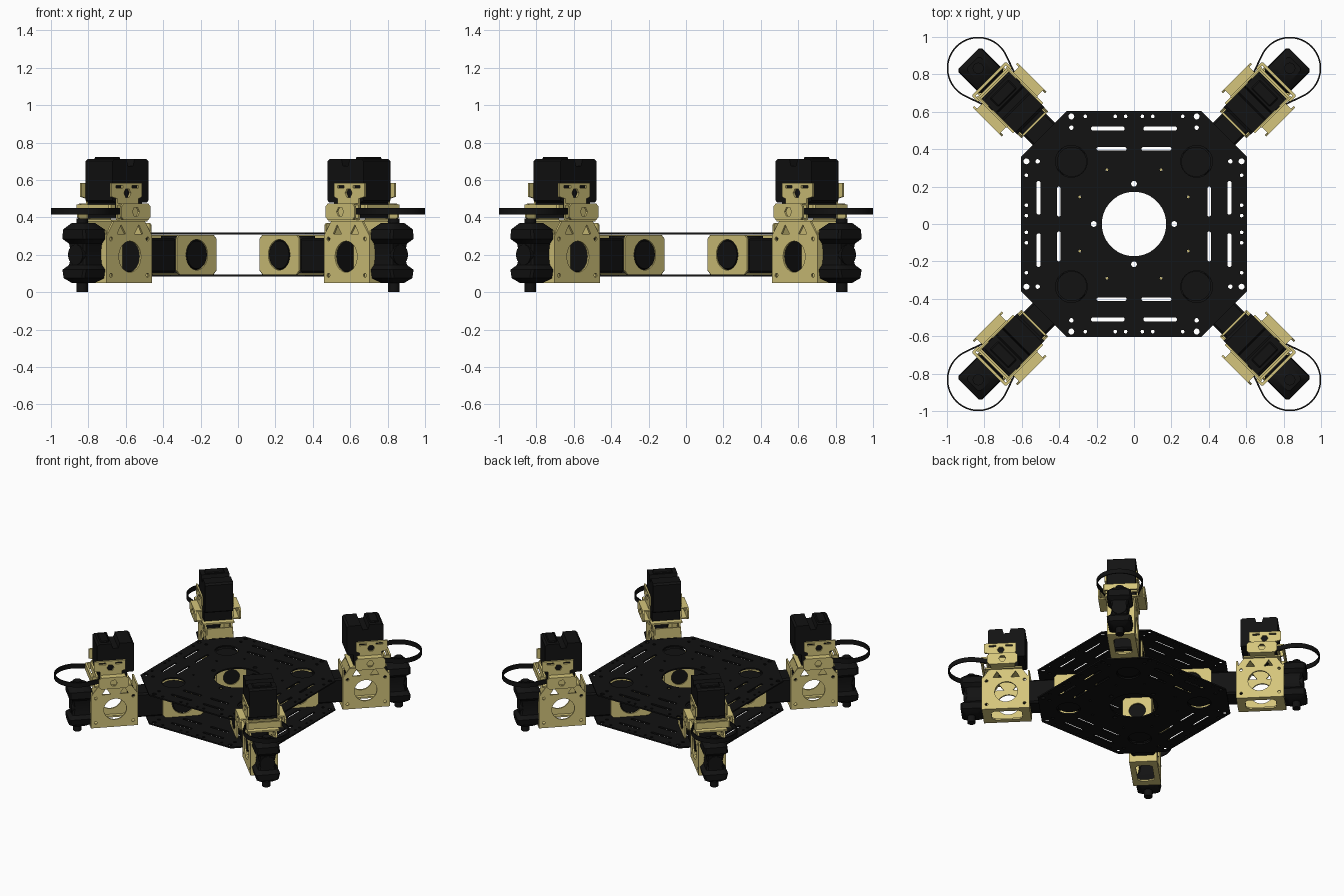
import bpy, bmesh, math
from mathutils import Matrix, Vector

if "Cube" in bpy.data.objects:
    bpy.data.objects.remove(bpy.data.objects["Cube"])

def mat(name, c):
    m = bpy.data.materials.new(name)
    m.diffuse_color = (*c, 1)
    m.use_nodes = True
    m.node_tree.nodes["Principled BSDF"].inputs["Base Color"].default_value = m.diffuse_color
    return m

BLACK = mat("black_plastic", (0.006, 0.006, 0.006))
GOLD = mat("gold_metal", (0.66, 0.56, 0.2))
TOP = Matrix.Identity(4)                                                    # sheet in r,t
SIDE = Matrix(((1, 0, 0, 0), (0, 0, -1, 0), (0, 1, 0, 0), (0, 0, 0, 1)))    # sheet in r,z
END = Matrix(((0, 0, 1, 0), (1, 0, 0, 0), (0, 1, 0, 0), (0, 0, 0, 1)))      # sheet in t,z
LEGS = [("back_right", 45), ("back_left", 135), ("front_left", 225), ("front_right", 315)]

def obj(name, mesh, m, angle=0):
    o = bpy.data.objects.new(name, mesh)
    bpy.context.collection.objects.link(o)
    o.rotation_euler.z = math.radians(angle)
    if not mesh.materials:
        mesh.materials.append(m)
        mesh.shade_smooth()
        mesh.set_sharp_from_angle(angle=0.6)
    return o

def per_leg(name, mesh, m):
    for leg, a in LEGS:
        obj(leg + "_" + name, mesh, m, a)

def circle(x, y, r, n=24):
    return [(x + r * math.cos(i * math.tau / n), y + r * math.sin(i * math.tau / n)) for i in range(n)]

def rect(x0, x1, y0, y1, c=0.0):
    if c == 0:
        return [(x0, y0), (x1, y0), (x1, y1), (x0, y1)]
    return [(x0 + c, y0), (x1 - c, y0), (x1, y0 + c), (x1, y1 - c),
            (x1 - c, y1), (x0 + c, y1), (x0, y1 - c), (x0, y0 + c)]

def sheet(outline, holes, thick, frame=TOP, off=(0, 0, 0)):
    """Flat sheet with holes, from a filled 2D curve."""
    cu = bpy.data.curves.new("outline", 'CURVE')
    cu.dimensions, cu.fill_mode, cu.extrude = '2D', 'BOTH', thick / 2
    for pts in [outline] + holes:
        s = cu.splines.new('POLY')
        s.points.add(len(pts) - 1)
        for p, q in zip(s.points, pts):
            p.co = (q[0], q[1], 0, 1)
        s.use_cyclic_u = True
    tmp = bpy.data.objects.new("tmp", cu)
    bpy.context.collection.objects.link(tmp)
    dg = bpy.context.evaluated_depsgraph_get()
    me = bpy.data.meshes.new_from_object(tmp.evaluated_get(dg))
    bpy.data.objects.remove(tmp)
    me.materials.clear()
    me.transform(Matrix.Translation(off) @ frame)
    bm = bmesh.new()
    bm.from_mesh(me)
    bmesh.ops.remove_doubles(bm, verts=bm.verts, dist=1e-5)
    bmesh.ops.recalc_face_normals(bm, faces=bm.faces)
    bm.to_mesh(me)
    bm.free()
    return me

def box(x0, x1, hy, z0, z1, bevel=0.012):
    bm = bmesh.new()
    bmesh.ops.create_cube(bm, size=1)
    for v in bm.verts:
        v.co = Vector(((x0 + x1) / 2 + v.co.x * (x1 - x0), v.co.y * 2 * hy, (z0 + z1) / 2 + v.co.z * (z1 - z0)))
    bmesh.ops.bevel(bm, geom=bm.edges[:], offset=bevel, segments=1, affect='EDGES')
    me = bpy.data.meshes.new("box")
    bm.to_mesh(me)
    bm.free()
    return me

# Body plates with slots, screw holes, corner holes and the big centre hole
holes = [circle(0, 0, 0.172, 48)]
for k in range(4):
    c, s = round(math.cos(k * math.pi / 2)), round(math.sin(k * math.pi / 2))
    def turn(pts):
        return [(x * c - y * s, x * s + y * c) for x, y in pts]
    holes += [turn(circle(0.335, 0.335, 0.085, 32)), turn(circle(0, 0.215, 0.016, 12))]
    for g in (-1, 1):
        for x0, x1, y in ((0.05, 0.23, 0.51), (0.04, 0.2, 0.402)):
            holes.append(turn(rect(min(g * x0, g * x1), max(g * x0, g * x1), y - 0.01, y + 0.01, 0.006)))
        for x, y, r in ((0.045, 0.575, 0.01), (0.1, 0.575, 0.01), (0.26, 0.575, 0.01), (0.335, 0.575, 0.016),
                        (0.335, 0.515, 0.012), (0.145, 0.29, 0.008)):
            holes.append(turn(circle(g * x, y, r, 10)))
octagon = rect(-0.605, 0.605, -0.605, 0.605, 0.245)
for name, z in (("upper_body_plate", 0.314), ("lower_body_plate", 0.088)):
    obj(name, sheet(octagon, holes, 0.011, off=(0, 0, z)), BLACK)

# Hip: turning servo between the plates, its bracket and the arm
per_leg("hip_servo", box(0.3, 0.57, 0.092, 0.115, 0.285), BLACK)
per_leg("hip_horn", sheet(circle(0.47, 0, 0.08, 32), [], 0.2, off=(0, 0, 0.2)), BLACK)
per_leg("hip_bracket_back", sheet(rect(-0.105, 0.105, 0.095, 0.307, 0.02), [circle(0, 0.2, 0.06)], 0.012,
                                  END, (0.275, 0, 0)), GOLD)
for s, w in ((1, "left"), (-1, "right")):
    per_leg("hip_bracket_" + w, sheet(rect(0.275, 0.57, 0.095, 0.307, 0.02), [circle(0.42, 0.2, 0.082)], 0.012,
                                      SIDE, (0, s * 0.103, 0)), GOLD)
    per_leg("hip_boss_" + w, sheet(circle(0.42, 0.2, 0.075), [], 0.03, SIDE, (0, s * 0.095, 0)), BLACK)
per_leg("hip_arm", box(0.55, 0.8, 0.085, 0.1, 0.29), BLACK)

# Lower leg cage: side panels, base, inner and outer ends
cage = [(0.75, 0.05), (1.095, 0.05), (1.095, 0.3), (1.04, 0.38), (0.805, 0.38), (0.75, 0.3)]
cage_holes = [circle(0.918, 0.19, 0.083, 28), [(0.82, 0.31), (0.885, 0.31), (0.85, 0.36)],
              [(0.95, 0.31), (1.015, 0.31), (0.985, 0.36)]]
cage_holes += [circle(x, z, 0.011, 10) for x in (0.785, 1.06) for z in (0.09, 0.285)]
for s, w in ((1, "left"), (-1, "right")):
    per_leg("cage_side_" + w, sheet(cage, cage_holes, 0.012, SIDE, (0, s * 0.095, 0)), GOLD)
    # Stepped upper bracket: outer tab, inner cheek and joining ledges
    per_leg("upper_tab_" + w, sheet(rect(0.83, 1.05, 0.385, 0.475, 0.018), [circle(0.94, 0.43, 0.026, 6)],
                                    0.012, SIDE, (0, s * 0.163, 0)), GOLD)
    per_leg("upper_cheek_" + w, sheet(
        [(0.87, 0.385), (1.03, 0.385), (1.03, 0.5), (1.075, 0.51), (1.075, 0.585), (0.845, 0.585), (0.845, 0.51), (0.87, 0.5)],
        [circle(0.955, 0.53, 0.026, 6), rect(0.87, 0.92, 0.557, 0.57), rect(0.99, 1.04, 0.557, 0.57)],
        0.012, SIDE, (0, s * 0.113, 0)), GOLD)
    for level, z in (("low", 0.39), ("high", 0.47)):
        per_leg("upper_ledge_%s_%s" % (level, w), sheet(rect(0.85, 1.03, s * 0.138 - 0.027, s * 0.138 + 0.027),
                                                       [], 0.01, off=(0, 0, z)), GOLD)
per_leg("cage_base", sheet(rect(0.75, 1.095, -0.1, 0.1), [rect(0.81, 1.03, -0.06, 0.06, 0.02)], 0.012,
                           off=(0, 0, 0.056)), GOLD)
per_leg("cage_top", sheet(rect(0.8, 1.07, -0.115, 0.115), [circle(0.93, 0, 0.05)], 0.012, off=(0, 0, 0.383)), GOLD)
per_leg("cage_inner_end", sheet(rect(-0.095, 0.095, 0.05, 0.37, 0.01), [circle(0, 0.19, 0.06)], 0.012,
                                END, (0.755, 0, 0)), GOLD)
per_leg("cage_outer_end", sheet(rect(-0.095, 0.095, 0.05, 0.33, 0.01), [circle(0, 0.19, 0.06)], 0.012,
                                END, (1.088, 0, 0)), GOLD)
per_leg("outer_frame", sheet(rect(1.045, 1.1, -0.13, 0.13, 0.01), [rect(1.06, 1.085, -0.115, 0.115)], 0.05,
                             off=(0, 0, 0.445)), GOLD)

# Upper servo with a notched top
servo = [(0.78, 0.49), (0.79, 0.48), (0.83, 0.48), (0.83, 0.395), (1.03, 0.395), (1.03, 0.48), (1.05, 0.49),
         (1.05, 0.7), (1.035, 0.712), (0.945, 0.712), (0.935, 0.675), (0.895, 0.675), (0.885, 0.712),
         (0.795, 0.712), (0.78, 0.7)]
per_leg("upper_servo", sheet(servo, [], 0.205, SIDE), BLACK)
per_leg("upper_servo_cap", box(0.955, 1.02, 0.07, 0.69, 0.723, 0.006), BLACK)

# Thin loop guard around the foot
def loop(off):
    r = 0.168 - off
    arc = [math.radians(-112 + 224 * i / 32) for i in range(33)]
    return ([(0.95 + off, -0.1 + off)] + [(1.178 + r * math.cos(a), r * math.sin(a)) for a in arc]
            + [(0.95 + off, 0.1 - off)])
per_leg("loop_guard", sheet(loop(0), [loop(0.008)], 0.036, off=(0, 0, 0.433)), BLACK)

# Foot: waisted block, boss and peg
def foot():
    bm = bmesh.new()
    prev = None
    levels = ((0.05, 1.12, 1.22, 0.05), (0.075, 1.08, 1.25, 0.08), (0.12, 1.07, 1.25, 0.09), (0.145, 1.07, 1.225, 0.065),
              (0.2, 1.07, 1.215, 0.055), (0.26, 1.07, 1.225, 0.065), (0.285, 1.07, 1.25, 0.09),
              (0.335, 1.08, 1.25, 0.085), (0.37, 1.12, 1.22, 0.05))
    for z, a, b, t in levels:
        ring = [bm.verts.new((x, y, z)) for x, y in rect(a, b, -t, t, 0.012)]
        if prev:
            for i in range(8):
                j = (i + 1) % 8
                bm.faces.new((prev[i], prev[j], ring[j], ring[i]))
        else:
            bm.faces.new(ring[::-1])
        prev = ring
    bm.faces.new(prev)
    me = bpy.data.meshes.new("foot")
    bm.to_mesh(me)
    bm.free()
    return me
per_leg("foot_block", foot(), BLACK)
per_leg("foot_boss", sheet(circle(0, 0.2, 0.055), [], 0.03, END, (1.215, 0, 0)), BLACK)
per_leg("foot_peg", sheet(circle(1.178, 0, 0.03, 16), [], 0.395, off=(0, 0, 0.1975)), BLACK)
